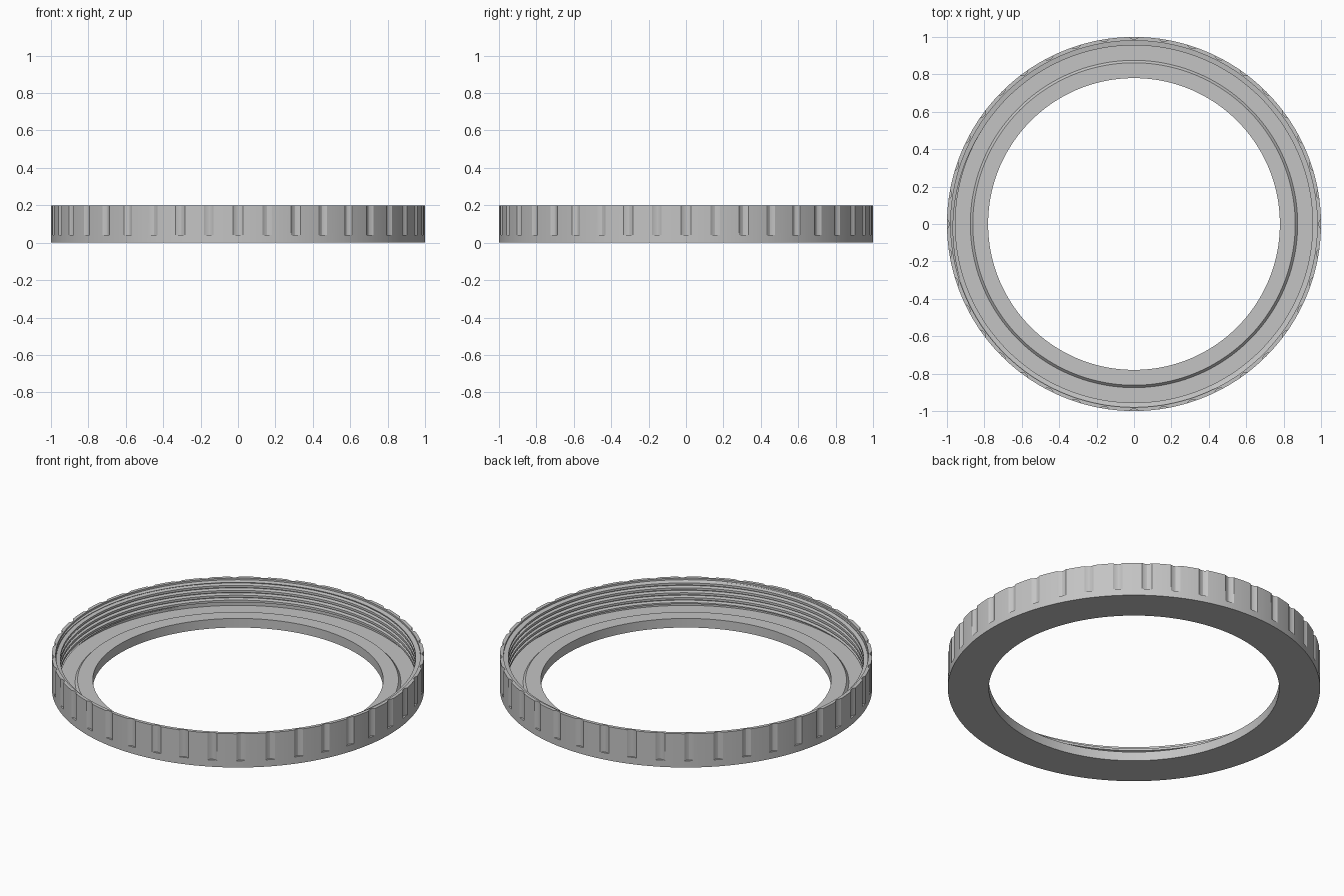
import bpy, bmesh
from math import pi, cos, sin, radians, floor

cube = bpy.data.objects.get("Cube")
if cube:
    bpy.data.objects.remove(cube, do_unlink=True)

HEIGHT, FLOOR, LIP = 0.2, 0.04, 0.054
NOTCHES, NOTCH_HALF, NOTCH_DEPTH = 40, 1.5, 0.012
PITCH, CREST, ROOT = 0.029, 0.955, 0.976
THREAD_LOW, THREAD_HIGH = 0.058, 0.186
# One turn of the thread: (fraction of pitch, radius)
TOOTH = [(0, CREST), (0.45, CREST), (0.6, ROOT), (0.85, ROOT), (1, CREST)]


def tooth_radius(u):
    u -= floor(u)
    for (a, ra), (b, rb) in zip(TOOTH, TOOTH[1:]):
        if u <= b:
            return ra + (rb - ra) * (u - a) / (b - a)
    return CREST


def thread_points(turn):
    """Helical thread section, clipped to the threaded height."""
    points = []
    for n in range(-2, 7):
        for u, _ in TOOTH[:-1]:
            z = THREAD_LOW + (n + u + turn) * PITCH
            z = min(max(z, THREAD_LOW), THREAD_HIGH)
            r = tooth_radius((z - THREAD_LOW) / PITCH - turn + 1e-7)
            points.append((r, z))
    return points


def section(angle, depth):
    """Closed ring cross-section at one angle, from the bore outwards."""
    outer = 1 - depth
    return ([(0.78, 0), (0.78, LIP), (0.862, LIP), (0.875, FLOOR),
             (ROOT, FLOOR), (ROOT, 0.055)]
            + thread_points(angle / (2 * pi))
            + [(0.98, 0.19), (0.98, HEIGHT), (outer, HEIGHT),
               (outer, FLOOR), (1, FLOOR), (1, 0)])


# Angles and scallop depths around the rim
step = 360 / NOTCHES
stations = []
for i in range(NOTCHES):
    for t in (-1, -0.5, 0, 0.5, 1):
        stations.append((i * step + t * NOTCH_HALF, NOTCH_DEPTH * (1 - t * t)))
    for k in (1, 2):
        stations.append((i * step + NOTCH_HALF + k * (step - 2 * NOTCH_HALF) / 3, 0))
stations.append((stations[0][0] + 360, 0))

# Sweep the section around the axis
bm = bmesh.new()
columns = []
for degrees, depth in stations:
    a = radians(degrees)
    columns.append([bm.verts.new((r * cos(a), r * sin(a), z))
                    for r, z in section(a, depth)])
for left, right in zip(columns, columns[1:]):
    for j in range(len(left)):
        k = (j + 1) % len(left)
        bm.faces.new((left[j], right[j], right[k], left[k]))
bmesh.ops.remove_doubles(bm, verts=bm.verts, dist=1e-5)
bmesh.ops.dissolve_degenerate(bm, edges=bm.edges, dist=1e-5)
bmesh.ops.recalc_face_normals(bm, faces=bm.faces)

mesh = bpy.data.meshes.new("threaded_ring")
bm.to_mesh(mesh)
bm.free()
ring = bpy.data.objects.new("threaded_ring", mesh)
bpy.context.collection.objects.link(ring)

# Plain grey finish
grey = bpy.data.materials.new("light_grey")
grey.use_nodes = True
colour = (0.55, 0.55, 0.55, 1)
grey.diffuse_color = colour
grey.node_tree.nodes["Principled BSDF"].inputs["Base Color"].default_value = colour
mesh.materials.append(grey)

bpy.ops.object.select_all(action="DESELECT")
ring.select_set(True)
bpy.context.view_layer.objects.active = ring
bpy.ops.object.shade_smooth_by_angle(angle=radians(25))
